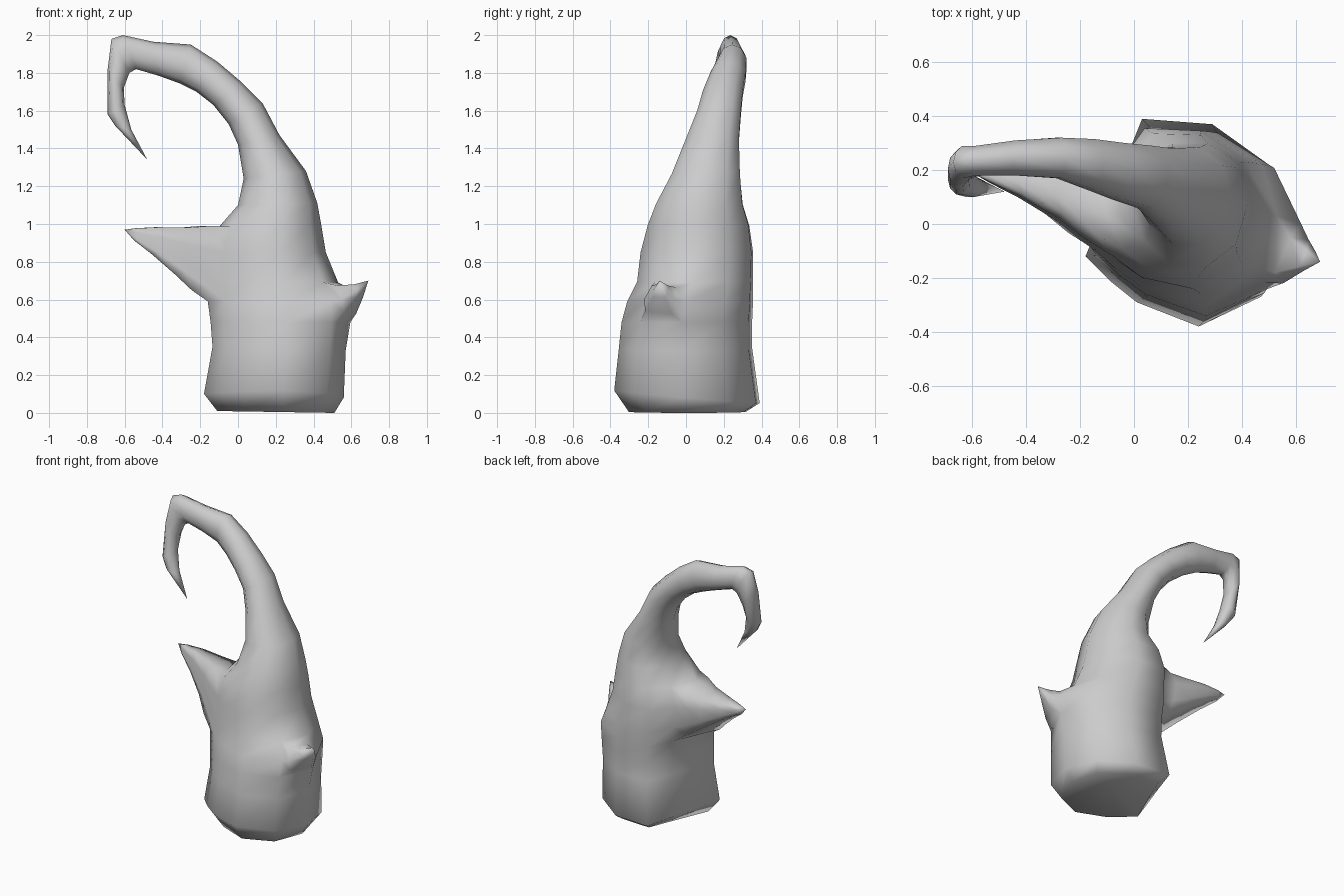
import bpy, bmesh
from math import cos, sin, tau
from mathutils import Vector

if "Cube" in bpy.data.objects:
    bpy.data.objects.remove(bpy.data.objects["Cube"])

N = 10
# Footprint of the base, normalised to the ring's width and depth
FOOT = [(.56, -.02), (.50, .22), (.29, .37), (.03, .39), (-.05, .19),
        (-.18, -.12), (-.09, -.21), (.01, -.29), (.24, -.38), (.47, -.27)]
FOOT = [((x - .19) / .37, y / .39) for x, y in FOOT]

# Rings: inner x, z, outer x, z, front y, back y
RINGS = [
    (-.11, .01, .51, .00, -.31, .32),
    (-.18, .09, .56, .08, -.39, .39),
    (-.135, .35, .57, .33, -.365, .35),
    (-.145, .48, .58, .48, -.35, .35),
    (-.16, .59, .58, .59, -.32, .355),
    (-.155, .70, .53, .69, -.265, .355),
    (-.15, .85, .465, .85, -.245, .355),
    (-.10, .985, .44, 1.0, -.205, .335),
    (.00, 1.10, .42, 1.11, -.16, .30),
    (.03, 1.24, .36, 1.28, -.075, .285),
    (.00, 1.42, .22, 1.47, .00, .28),
    (-.05, 1.53, .13, 1.64, .06, .29),
    (-.13, 1.63, .02, 1.75, .09, .30),
    (-.22, 1.70, -.11, 1.86, .13, .315),
    (-.31, 1.745, -.25, 1.95, .17, .32),
    (-.42, 1.785, -.45, 1.965, .18, .31),
    (-.54, 1.82, -.61, 2.0, .18, .29),
    (-.575, 1.80, -.67, 1.98, .17, .29),
    (-.605, 1.72, -.69, 1.82, .14, .27),
    (-.60, 1.63, -.69, 1.58, .11, .22),
    (-.565, 1.50, -.65, 1.52, .10, .18),
    (-.48, 1.34, -.48, 1.34, .12, .12),
]

bm = bmesh.new()

# Body tapering into the hooked horn
rows = []
for k, (xi, zi, xo, zo, y0, y1) in enumerate(RINGS):
    t = min(max((k - 4) / 5, 0), 1)
    mid = Vector(((xi + xo) / 2, (y0 + y1) / 2, (zi + zo) / 2))
    out = Vector(((xo - xi) / 2, 0, (zo - zi) / 2))
    # The hem lifts a little towards the front
    side = Vector((0, (y1 - y0) / 2, -.035 if k == 1 else 0))
    row = []
    for i, (u, v) in enumerate(FOOT):
        a = tau * i / N
        u += (cos(a) - u) * t
        v += (sin(a) / .95 - v) * t
        row.append(bm.verts.new(mid + out * u + side * v))
    rows.append(row)

# Swell beside the small thorn
rows[3][0].co.x += .015
rows[4][0].co.x += .04

face = {}
for k in range(len(rows) - 1):
    a, b = rows[k], rows[k + 1]
    for i in range(N):
        j = (i + 1) % N
        face[k, i] = bm.faces.new((a[i], a[j], b[j], b[i]))

# Hollow underside
centre = bm.verts.new((.2, 0, .07))
for i in range(N):
    bm.faces.new((centre, rows[0][(i + 1) % N], rows[0][i]))


def thorn(keys, limit, steps):
    """Pull a patch of faces out to a point through (centre, scale) steps.
    The patch outline is rounded off to the limit radius."""
    patch = [face[k] for k in keys]
    verts = {v for f in patch for v in f.verts}
    mid = sum((v.co for v in verts), Vector()) / len(verts)
    shape = 1.0
    for target, s in steps:
        geom = bmesh.ops.extrude_face_region(bm, geom=patch)["geom"]
        bmesh.ops.delete(bm, geom=patch, context='FACES')
        patch = [g for g in geom if isinstance(g, bmesh.types.BMFace)]
        target = Vector(target)
        for v in [g for g in geom if isinstance(g, bmesh.types.BMVert)]:
            d = (v.co - mid) / shape
            if d.length > limit:
                d *= limit / d.length
            v.co = target + d * s
        mid, shape = target, s


# Large left thorn
thorn([(k, i) for k in (4, 5, 6) for i in (4, 5)], .235,
      [((-.18, .06, .815), .86), ((-.29, .11, .855), .62),
       ((-.43, .155, .91), .36), ((-.54, .18, .945), .16),
       ((-.60, .19, .97), 0)])
# Small right thorn
thorn([(3, 9), (4, 9)], .14,
      [((.58, -.135, .60), .75), ((.64, -.135, .645), .35),
       ((.69, -.14, .70), 0)])

bmesh.ops.remove_doubles(bm, verts=bm.verts[:], dist=.001)
bmesh.ops.recalc_face_normals(bm, faces=bm.faces[:])

mesh = bpy.data.meshes.new("hooked_horn")
bm.to_mesh(mesh)
bm.free()
obj = bpy.data.objects.new("hooked_horn", mesh)
bpy.context.collection.objects.link(obj)
bpy.context.view_layer.objects.active = obj
obj.select_set(True)
bpy.ops.object.shade_smooth()
